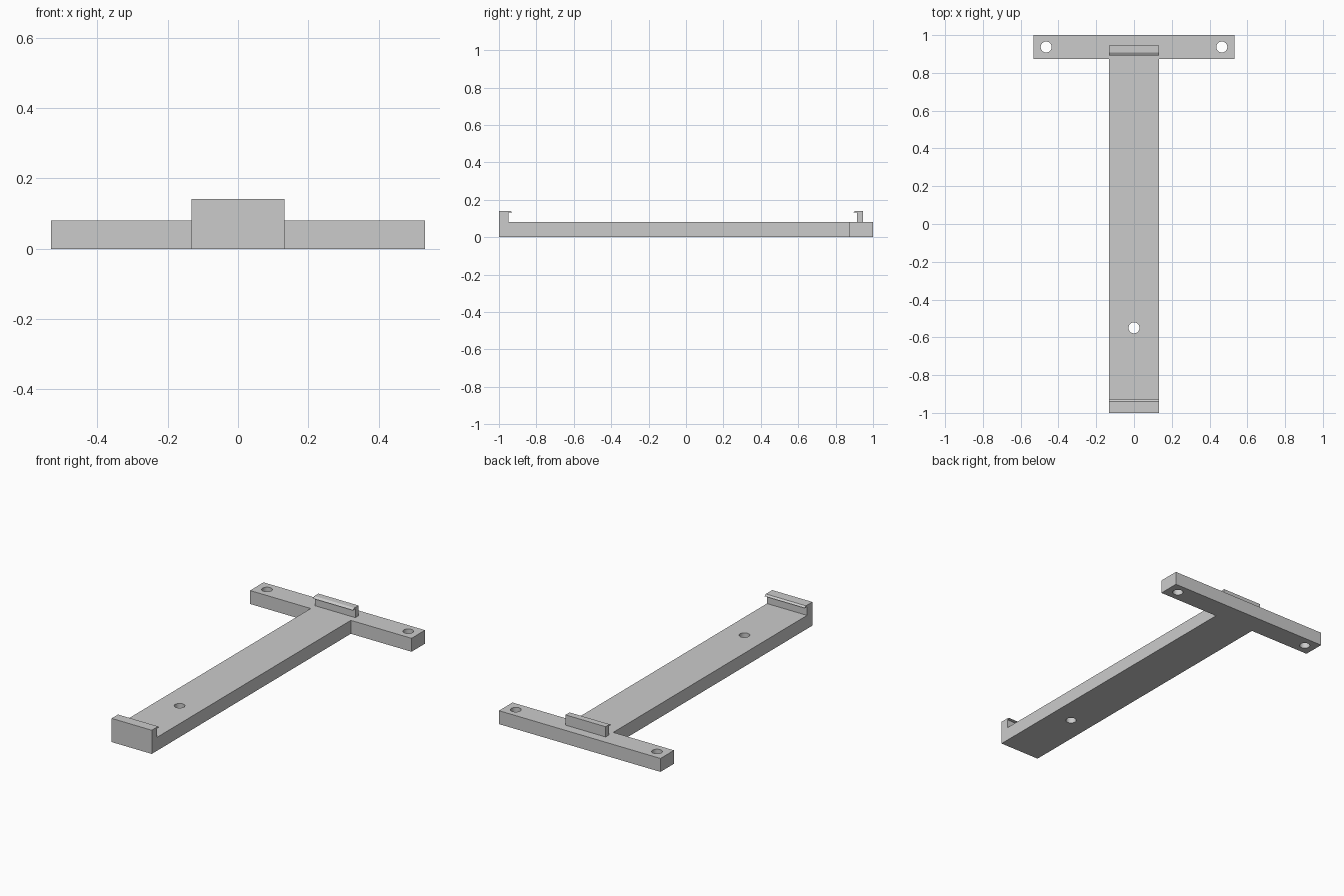
import bpy
import bmesh

if "Cube" in bpy.data.objects:
    bpy.data.objects.remove(bpy.data.objects["Cube"], do_unlink=True)

grey = bpy.data.materials.new("plain grey")
grey.use_nodes = True
grey.diffuse_color = (0.6, 0.6, 0.6, 1)
grey.node_tree.nodes["Principled BSDF"].inputs["Base Color"].default_value = (0.6, 0.6, 0.6, 1)

THICK = 0.08      # plate thickness
TOP = 0.141       # top of the hooks
HALF = 0.132      # half width of the arm


def make_object(name, bm):
    bmesh.ops.recalc_face_normals(bm, faces=bm.faces)
    mesh = bpy.data.meshes.new(name)
    bm.to_mesh(mesh)
    bm.free()
    mesh.materials.append(grey)
    obj = bpy.data.objects.new(name, mesh)
    bpy.context.collection.objects.link(obj)
    return obj


def extrude_profile(name, points, half_width):
    """Extrude a (y, z) outline along x."""
    bm = bmesh.new()
    face = bm.faces.new([bm.verts.new((-half_width, y, z)) for y, z in points])
    moved = bmesh.ops.extrude_face_region(bm, geom=[face])["geom"]
    verts = [g for g in moved if isinstance(g, bmesh.types.BMVert)]
    bmesh.ops.translate(bm, verts=verts, vec=(2 * half_width, 0, 0))
    return make_object(name, bm)


def peg(x, y):
    bm = bmesh.new()
    bmesh.ops.create_cone(bm, cap_ends=True, segments=32, radius1=0.029, radius2=0.029, depth=0.4)
    bmesh.ops.translate(bm, verts=bm.verts, vec=(x, y, THICK / 2))
    obj = make_object("hole_cutter", bm)
    obj.hide_render = True
    return obj


def combine(target, other, operation):
    mod = target.modifiers.new("combine", "BOOLEAN")
    mod.operation = operation
    mod.solver = "EXACT"
    mod.object = other
    bpy.context.view_layer.objects.active = target
    bpy.ops.object.modifier_apply(modifier=mod.name)
    bpy.data.objects.remove(other, do_unlink=True)


# Long arm with a clip hook at each end, drawn as one side profile
bracket = extrude_profile("mounting_bracket", [
    (-1, 0), (0.945, 0), (0.945, TOP), (0.907, TOP), (0.893, 0.132), (0.915, 0.132),
    (0.915, THICK), (-0.95, THICK), (-0.95, 0.132), (-0.928, 0.132), (-0.94, TOP), (-1, TOP),
], HALF)

# Cross bar at the back
bar = extrude_profile("cross_bar", [(0.873, 0), (1, 0), (1, THICK), (0.873, THICK)], 0.532)
combine(bracket, bar, "UNION")

# Screw holes
for x, y in [(-0.465, 0.937), (0.465, 0.937), (0, -0.55)]:
    combine(bracket, peg(x, y), "DIFFERENCE")

# Smooth hole walls, keep all edges sharp
bpy.ops.object.select_all(action="DESELECT")
bracket.select_set(True)
bpy.context.view_layer.objects.active = bracket
bpy.ops.object.shade_smooth_by_angle()
